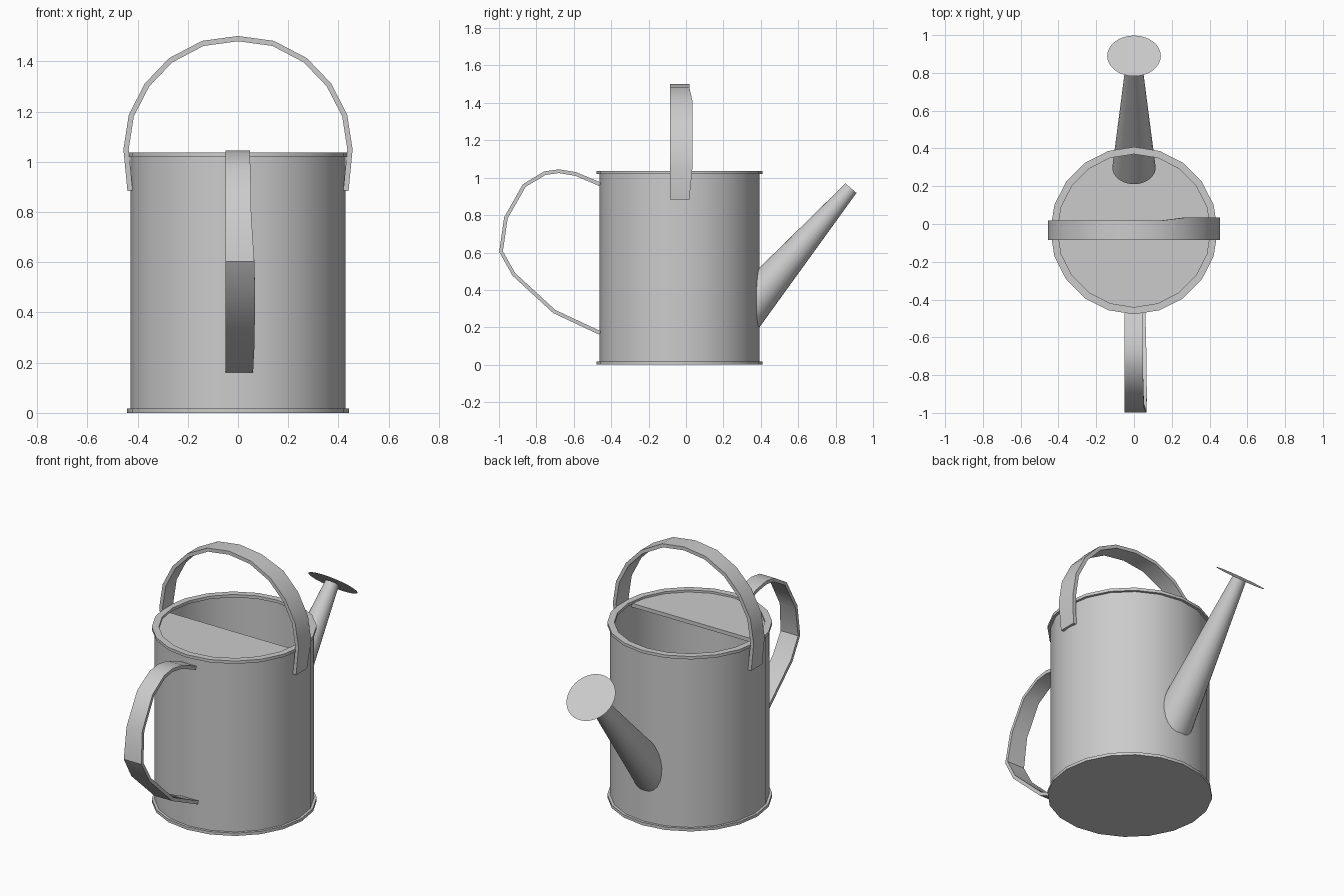
import bpy, bmesh, math
from mathutils import Vector

if "Cube" in bpy.data.objects:
    bpy.data.objects.remove(bpy.data.objects["Cube"])

CY = -0.035   # y of the body axis
SIDES = 20


def finish(bm, name):
    bmesh.ops.recalc_face_normals(bm, faces=bm.faces)
    me = bpy.data.meshes.new(name)
    bm.to_mesh(me)
    bm.free()
    ob = bpy.data.objects.new(name, me)
    bpy.context.collection.objects.link(ob)
    bpy.ops.object.select_all(action='DESELECT')
    ob.select_set(True)
    bpy.context.view_layer.objects.active = ob
    bpy.ops.object.shade_smooth_by_angle(angle=math.radians(30))
    return ob


def lathe(name, profile):
    bm = bmesh.new()
    vs = [bm.verts.new((r, CY, z)) for r, z in profile]
    es = [bm.edges.new(p) for p in zip(vs, vs[1:])]
    bmesh.ops.spin(bm, geom=vs + es, cent=(0, CY, 0), axis=(0, 0, 1),
                   angle=2 * math.pi, steps=SIDES, use_merge=True)
    bmesh.ops.remove_doubles(bm, verts=bm.verts, dist=1e-4)
    return finish(bm, name)


def band(name, path, widths, thick, place):
    """Strip of metal along a 2D path; place(a, b, w) maps to 3D."""
    bm = bmesh.new()
    pts = [Vector(p) for p in path]
    rings = []
    for i, p in enumerate(pts):
        d = (pts[min(i + 1, len(pts) - 1)] - pts[max(i - 1, 0)]).normalized()
        n = Vector((-d.y, d.x)) * thick / 2
        lo, hi = widths[i]
        rings.append([bm.verts.new(place(*q, w)) for q, w in
                      ((p + n, lo), (p + n, hi), (p - n, hi), (p - n, lo))])
    for a, b in zip(rings, rings[1:]):
        for k in range(4):
            j = (k + 1) % 4
            bm.faces.new((a[k], a[j], b[j], b[k]))
    bm.faces.new(rings[0])
    bm.faces.new(rings[-1])
    return finish(bm, name)


# Can body with rolled bottom and top rims
lathe("can_body", [(0, 0), (0.443, 0), (0.443, 0.017), (0.428, 0.017),
                   (0.428, 1.02), (0.443, 1.02), (0.443, 1.037), (0.405, 1.037),
                   (0.405, 1.02), (0.418, 1.02), (0.418, 0.02), (0, 0.02)])

# Half lid over the handle side of the opening
bm = bmesh.new()
R = 0.41
outline = [(-R * 0.99, -0.07)]
outline += [(R * math.cos(math.radians(a)), CY + R * math.sin(math.radians(a)))
            for a in range(198, 343, 18)]
outline += [(R * 0.99, -0.07)]
face = bm.faces.new([bm.verts.new((x, y, 1.003)) for x, y in outline])
ext = bmesh.ops.extrude_face_region(bm, geom=[face], use_keep_orig=True)
bmesh.ops.translate(bm, vec=(0, 0, 0.022),
                    verts=[v for v in ext["geom"] if isinstance(v, bmesh.types.BMVert)])
finish(bm, "half_lid")

# Carrying handle arching over the top
half = [(0.43, 0.885), (0.446, 1.05), (0.425, 1.185), (0.362, 1.307),
        (0.268, 1.405), (0.14, 1.472)]
arc = [(-x, z) for x, z in half] + [(0, 1.491)] + half[::-1]
widths = [(-0.085, 0.034 if x > 0.2 and z > 1 else 0.018) for x, z in arc]
band("top_handle", arc, widths, 0.021, lambda a, b, w: (a, w, b))

# Pouring handle at the side opposite the spout
grip = [(-0.46, 0.965), (-0.59, 1.02), (-0.68, 1.035), (-0.755, 1.024),
        (-0.865, 0.958), (-0.963, 0.785), (-0.989, 0.605), (-0.92, 0.483),
        (-0.705, 0.285), (-0.46, 0.17)]
right = [0.047, 0.047, 0.047, 0.047, 0.05, 0.053, 0.065, 0.068, 0.066, 0.06]
band("side_handle", grip, [(-0.05, w) for w in right], 0.02,
     lambda a, b, w: (w, a, b))

# Tapered spout, its base embedded in the can wall
base, tip = Vector((0, 0.298, 0.265)), Vector((0, 0.882, 0.944))
axis = tip - base
rot = axis.to_track_quat('Z', 'Y').to_matrix().to_4x4()
bm = bmesh.new()
bmesh.ops.create_cone(bm, cap_ends=False, segments=24, radius1=0.115,
                      radius2=0.039, depth=axis.length)
bm.transform(rot)
bmesh.ops.translate(bm, verts=bm.verts, vec=(base + tip) / 2)
finish(bm, "spout")

# Flat sprinkler disc on the spout tip
bm = bmesh.new()
bmesh.ops.create_circle(bm, cap_ends=True, segments=32, radius=0.142)
bm.transform(rot)
bmesh.ops.translate(bm, verts=bm.verts, vec=tip + axis.normalized() * 0.003 + Vector((0, 0.006, -0.005)))
finish(bm, "sprinkler_disc")
